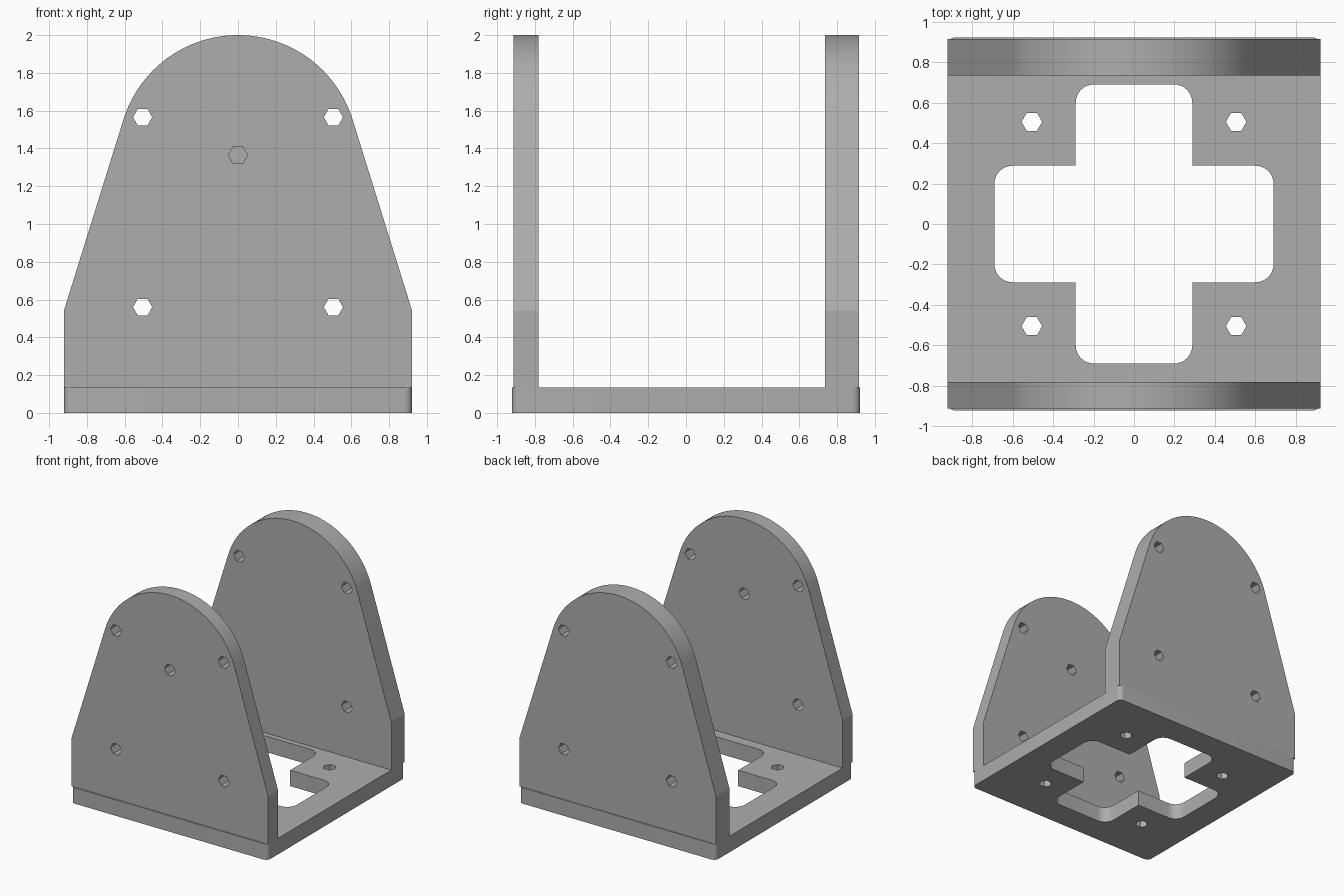
import bpy, bmesh
from math import sin, cos, pi, radians, acos, atan2, hypot
from mathutils import Matrix

if "Cube" in bpy.data.objects:
    bpy.data.objects.remove(bpy.data.objects["Cube"], do_unlink=True)

HALF = 0.922       # half width of the bracket
FLOOR = 0.135      # base thickness
AXIS_Z = 1.365     # height of the pivot axis
CROWN = 0.635      # radius of the rounded plate top
BOLT = 0.505       # bolt spacing from centre

grey = bpy.data.materials.new("grey")
grey.use_nodes = True
grey.diffuse_color = (0.42, 0.42, 0.42, 1)
grey.node_tree.nodes["Principled BSDF"].inputs["Base Color"].default_value = grey.diffuse_color


def arc(cx, cy, r, start, end, n):
    return [(cx + r * cos(start + (end - start) * i / n),
             cy + r * sin(start + (end - start) * i / n)) for i in range(n + 1)]


def circle(cx, cy, r, n):
    return arc(cx, cy, r, 0, 2 * pi, n)[:-1]


def prism(name, outline, low, high, upright=False):
    """Extrude an outline along z, or along y when upright (outline is then x, z)."""
    bm = bmesh.new()
    face = bm.faces.new([bm.verts.new((x, y, low)) for x, y in outline])
    side = bmesh.ops.extrude_face_region(bm, geom=[face])
    moved = [v for v in side["geom"] if isinstance(v, bmesh.types.BMVert)]
    bmesh.ops.translate(bm, verts=moved, vec=(0, 0, high - low))
    if upright:
        swap = Matrix(((1, 0, 0, 0), (0, 0, 1, 0), (0, 1, 0, 0), (0, 0, 0, 1)))
        bm.transform(swap)
    bmesh.ops.recalc_face_normals(bm, faces=bm.faces)
    mesh = bpy.data.meshes.new(name)
    bm.to_mesh(mesh)
    bm.free()
    mesh.materials.append(grey)
    obj = bpy.data.objects.new(name, mesh)
    bpy.context.collection.objects.link(obj)
    return obj


def activate(obj):
    bpy.ops.object.select_all(action="DESELECT")
    obj.select_set(True)
    bpy.context.view_layer.objects.active = obj


def cut(obj, outline, low, high, upright=False):
    cutter = prism("cutter", outline, low, high, upright)
    cutter.hide_render = True
    mod = obj.modifiers.new("cut", "BOOLEAN")
    mod.operation, mod.solver, mod.object = "DIFFERENCE", "EXACT", cutter
    activate(obj)
    bpy.ops.object.modifier_apply(modifier=mod.name)
    bpy.data.objects.remove(cutter, do_unlink=True)


def finish(obj):
    activate(obj)
    bpy.ops.object.shade_smooth_by_angle(angle=radians(15))


def rounded_rect(hx, hy, r):
    pts = []
    for k, (sx, sy) in enumerate(((1, 1), (-1, 1), (-1, -1), (1, -1))):
        pts += arc(sx * (hx - r), sy * (hy - r), r, k * pi / 2, (k + 1) * pi / 2, 8)
    return pts


# Base with a cross-shaped opening and four bolt holes
base = prism("base", rounded_rect(HALF, HALF, 0.04), 0, FLOOR)
arm, reach, fillet = 0.288, 0.69, 0.09
cross = []
for k in range(4):
    c, s = round(cos(k * pi / 2)), round(sin(k * pi / 2))
    lobe = [(arm, -arm)]
    lobe += arc(reach - fillet, -arm + fillet, fillet, -pi / 2, 0, 8)
    lobe += arc(reach - fillet, arm - fillet, fillet, 0, pi / 2, 8)
    cross += [(c * x - s * y, s * x + c * y) for x, y in lobe]
cut(base, cross, -0.1, 0.3)
for x in (-BOLT, BOLT):
    for y in (-BOLT, BOLT):
        cut(base, circle(x, y, 0.051, 6), -0.1, 0.3)
finish(base)

# Side plate outline: straight foot, tapered flanks tangent to a round crown
shoulder = 0.54
drop = AXIS_Z - shoulder
tangent = acos(CROWN / hypot(HALF, drop)) - atan2(drop, HALF)
plate_outline = [(-HALF, FLOOR), (HALF, FLOOR), (HALF, shoulder)]
plate_outline += arc(0, AXIS_Z, CROWN, tangent, pi - tangent, 48)
plate_outline += [(-HALF, shoulder)]


def side_plate(name, low, high):
    plate = prism(name, plate_outline, low, high, True)
    for x in (-BOLT, BOLT):
        for z in (0.56, 1.565):
            cut(plate, circle(x, z, 0.051, 6), low - 0.1, high + 0.1, True)
    return plate


# Front plate: pivot hole with a round counterbore
front_plate = side_plate("front_plate", -0.913, -0.78)
cut(front_plate, circle(0, AXIS_Z, 0.051, 6), -1.1, -0.6, True)
cut(front_plate, circle(0, AXIS_Z, 0.103, 40), -1.1, -0.843, True)
finish(front_plate)

# Back plate: round through hole with a two-armed horn pocket on the outside
back_plate = side_plate("back_plate", 0.735, 0.915)
cut(back_plate, circle(0, AXIS_Z, 0.153, 48), 0.6, 1.1, True)
hub, hub_half, tip, length = 0.205, 0.135, 0.075, 0.6355
root = hub * sin(acos(hub_half / hub))
horn = []
for sign in (1, -1):
    half = arc(0, 0, hub, 0, acos(hub_half / hub), 8)[:-1]
    half += [(hub_half, root)]
    half += arc(0, length - tip, tip, 0.1, pi - 0.1, 24)
    half += [(-hub_half, root)]
    half += arc(0, 0, hub, pi - acos(hub_half / hub), pi, 8)[1:-1]
    horn += [(sign * x, AXIS_Z + sign * z) for x, z in half]
cut(back_plate, horn, 0.837, 1.1, True)
finish(back_plate)
